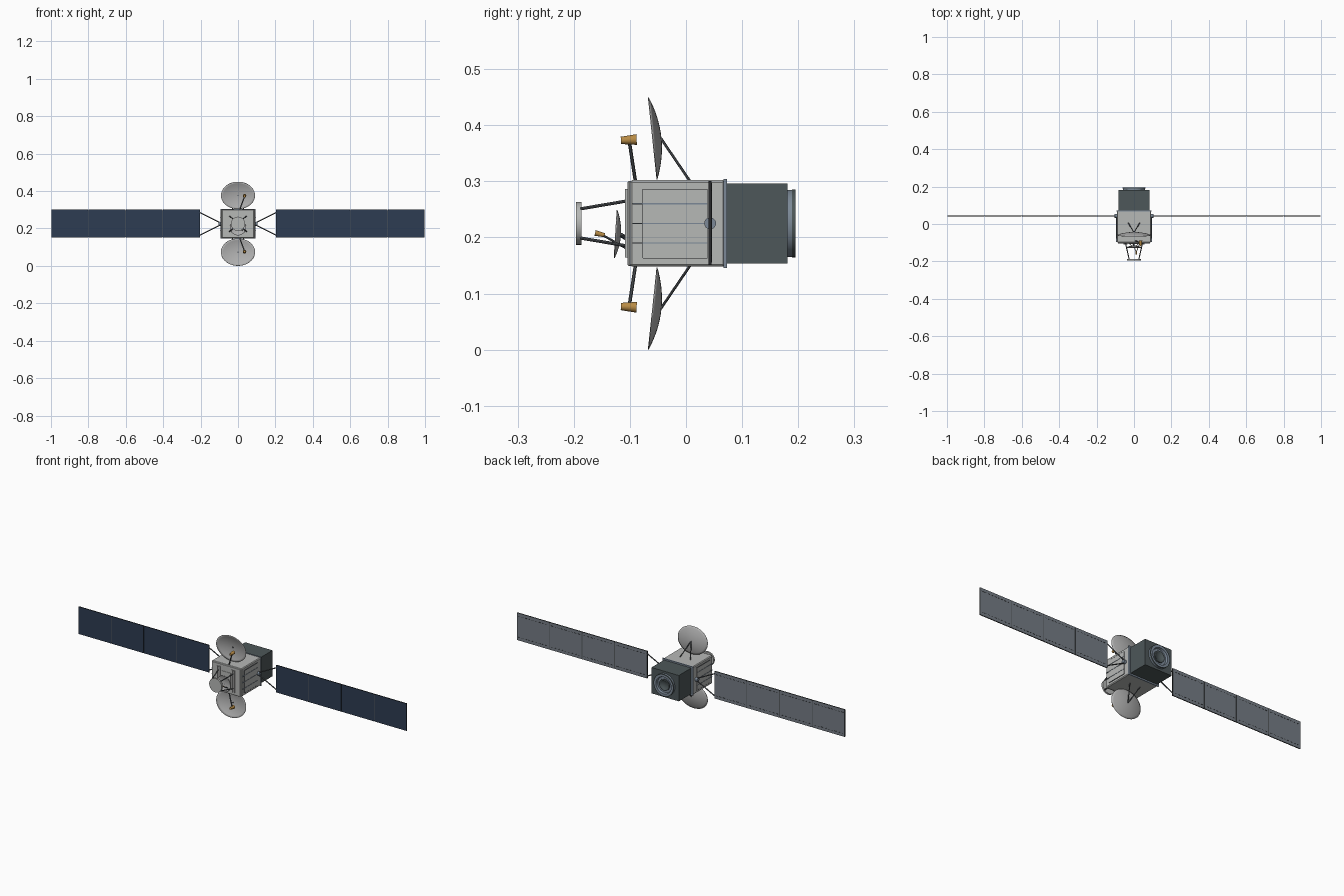
import bpy, bmesh, math
from mathutils import Vector, Matrix

cube = bpy.data.objects.get("Cube")
if cube:
    bpy.data.objects.remove(cube, do_unlink=True)


def material(name, r, g, b):
    m = bpy.data.materials.new(name)
    m.use_nodes = True
    m.diffuse_color = (r, g, b, 1)
    m.node_tree.nodes["Principled BSDF"].inputs["Base Color"].default_value = (r, g, b, 1)
    return m


SILVER = material("silver", .47, .48, .47)
DISH = material("dish grey", .43, .43, .43)
SLATE = material("dark slate", .075, .095, .10)
NAVY = material("cell navy", .026, .045, .085)
BACK = material("panel back grey", .18, .205, .235)
STEEL = material("steel blue", .20, .25, .31)
STRUT = material("strut grey", .09, .10, .11)
GOLD = material("gold", .48, .26, .06)
DARK = material("near black", .02, .022, .024)
MID = 0.225  # height of the body axis


def finish(name, bm, *mats):
    bmesh.ops.recalc_face_normals(bm, faces=bm.faces)
    me = bpy.data.meshes.new(name)
    bm.to_mesh(me)
    bm.free()
    for m in mats:
        me.materials.append(m)
    ob = bpy.data.objects.new(name, me)
    bpy.context.collection.objects.link(ob)
    return ob


def smooth(ob):
    bpy.ops.object.select_all(action='DESELECT')
    ob.select_set(True)
    bpy.context.view_layer.objects.active = ob
    bpy.ops.object.shade_smooth_by_angle(angle=math.radians(35))
    return ob


def box(name, lo, hi, mat, bevel=0):
    lo, hi = Vector(lo), Vector(hi)
    bm = bmesh.new()
    bmesh.ops.create_cube(bm, size=1)
    for v in bm.verts:
        v.co = (lo + hi) / 2 + v.co * (hi - lo)
    ob = finish(name, bm, mat)
    if bevel:
        mod = ob.modifiers.new("Bevel", 'BEVEL')
        mod.width, mod.segments = bevel, 1
    return ob


def rod(name, a, b, mat, r1=.0025, r2=None, sides=8):
    # cylinder or cone from point a to point b
    a, b = Vector(a), Vector(b)
    d = b - a
    bm = bmesh.new()
    bmesh.ops.create_cone(bm, cap_ends=True, segments=sides, radius1=r1,
                          radius2=r1 if r2 is None else r2, depth=d.length)
    turn = d.to_track_quat('Z', 'Y').to_matrix().to_4x4()
    bm.transform(Matrix.Translation((a + b) / 2) @ turn)
    return smooth(finish(name, bm, mat))


def lathe(name, profile, loc, mat, tilt=0, scale=(1, 1, 1), shell=0, sides=40):
    # profile of (radius, y) turned about the y axis
    bm = bmesh.new()
    rings = []
    for r, y in profile:
        rings.append([bm.verts.new((r * math.cos(t) * scale[0], y, r * math.sin(t) * scale[2]))
                      for t in (i * math.tau / sides for i in range(sides))])
    for p, q in zip(rings, rings[1:]):
        for i in range(sides):
            j = (i + 1) % sides
            bm.faces.new((p[i], p[j], q[j], q[i]))
    bmesh.ops.remove_doubles(bm, verts=bm.verts, dist=1e-6)
    bm.transform(Matrix.Translation(loc) @ Matrix.Rotation(tilt, 4, 'X'))
    ob = finish(name, bm, mat)
    if shell:
        mod = ob.modifiers.new("Shell", 'SOLIDIFY')
        mod.thickness, mod.offset = shell, 0
    return smooth(ob)


def bowl(depth, steps=8):
    return [(i / steps, depth * (1 - (i / steps) ** 2)) for i in range(steps + 1)]


# main body with flanges
box("body", (-.091, -.10, .148), (.091, .07, .302), SILVER, .004)
box("front_flange", (-.086, -.104, .149), (.086, -.097, .301), SILVER, .002)
box("rear_flange", (-.093, .067, .146), (.093, .073, .304), STEEL)
box("rear_module", (-.083, .07, .154), (.083, .181, .296), SLATE)

# engine ring on the back
lathe("engine_ring", [(.060, .18), (.060, .195), (.046, .195), (.043, .184), (.030, .184)],
      (0, 0, MID), STEEL)
lathe("engine_lip", [(.0605, .189), (.0605, .1955), (.057, .1955)], (0, 0, MID), SLATE)
lathe("engine_cup", [(.031, .184), (.031, .190), (.026, .190), (.016, .183), (0, .182)],
      (0, 0, MID), SLATE)

# front ribs
for x in (-.052, -.038, .038, .052):
    box("front_rib", (x - .004, -.109, .164), (x + .004, -.10, .286), SILVER)
box("front_plate", (-.03, -.106, .185), (.03, -.10, .265), SILVER)

for s in (-1, 1):
    side = "left" if s > 0 else "right"
    # side panel with ribs
    box(side + "_side_panel", (s * .090, -.077, .163), (s * .094, .038, .286), SILVER)
    for z in (.19, MID, .26):
        box(side + "_side_rib", (s * .091, -.095, z - .001), (s * .0955, .038, z + .001), STEEL)
    for z in (.163, .286):
        box(side + "_panel_edge", (s * .091, -.077, z - .0005), (s * .0945, .038, z + .0005), STRUT)
    box(side + "_panel_edge", (s * .091, -.0775, .163), (s * .0945, -.0765, .286), STRUT)

    # hub and yoke
    rod(side + "_hub", (s * .088, .043, MID), (s * .104, .043, MID), STEEL, .0105, sides=20)
    for k in (-1, 1):
        rod(side + "_yoke", (s * .097, .043, MID + k * .007),
            (s * .207, .043, MID + k * .062), STRUT, .003)

    # solar wing: four sections, navy front and grey back
    step = .199
    for i in range(4):
        x0 = .204 + i * step
        x1 = x0 + step - .003
        ob = box(side + "_solar_section", (s * x0, .0405, .151), (s * x1, .0455, .301), NAVY)
        ob.data.materials.append(BACK)
        ob.data.materials.append(DARK)
        for f in ob.data.polygons:
            f.material_index = 0 if f.normal.y < -.5 else 1 if f.normal.y > .5 else 2
        for z in (.168, .284):
            for n in range(9):
                d = x0 + .012 + n * .0205
                box(side + "_back_dash", (s * d, .0453, z - .001),
                    (s * (d + .011), .0462, z + .001), DARK)
        if i < 3:
            box(side + "_hinge", (s * (x1 - .001), .042, .155), (s * (x1 + .004), .0462, .297), STRUT)

# large dishes above and below
for k in (-1, 1):
    spot = "upper" if k > 0 else "lower"
    at = lambda x, y, h: (x, y, MID + k * h)
    lathe(spot + "_dish", bowl(.015), at(0, -.0595, .1515), DISH,
          tilt=k * .105, scale=(.091, 1, .0735), shell=.0015)
    lathe(spot + "_dish_centre", [(.004, 0), (.004, -.002), (0, -.002)],
          at(0, -.0455, .1515), STRUT, sides=12)
    for s in (-1, 1):
        rod(spot + "_dish_strut", at(0, -.045, .152), at(s * .032, .008, .074), STRUT)
    rod(spot + "_feed_arm", at(.008, -.09, .074), at(.035, -.101, .146), STRUT, .0033)
    rod(spot + "_feed_horn", at(.035, -.116, .148), at(.035, -.088, .1495), GOLD, .0065, .0095, 16)

# small front dish with feed
small = (0, -.1255, .206)
lathe("small_dish", bowl(.009), small, DISH, tilt=-.06, scale=(.043, 1, .043), shell=.0015)
rod("small_dish_mount", (0, -.117, .205), (0, -.10, .195), STRUT, .004)
for s in (-1, 1):
    rod("small_dish_strut", (s * .012, -.118, .203), (s * .03, -.10, .2), STRUT, .002)
    rod("small_feed_arm", (.012, -.150, .205), (.012 + s * .02, -.10, .177), STRUT, .002)
rod("small_feed_horn", (.012, -.162, .208), (.012, -.145, .204), GOLD, .005, .0035, 12)

# drum antenna on four legs
lathe("drum", [(0, -.196), (.038, -.196), (.038, -.186), (0, -.186)], (0, 0, MID), SILVER)
for sx in (-1, 1):
    for sz in (-1, 1):
        rod("drum_leg", (sx * .026, -.188, MID + sz * .026),
            (sx * .046, -.10, MID + sz * .041), STRUT, .0028)
